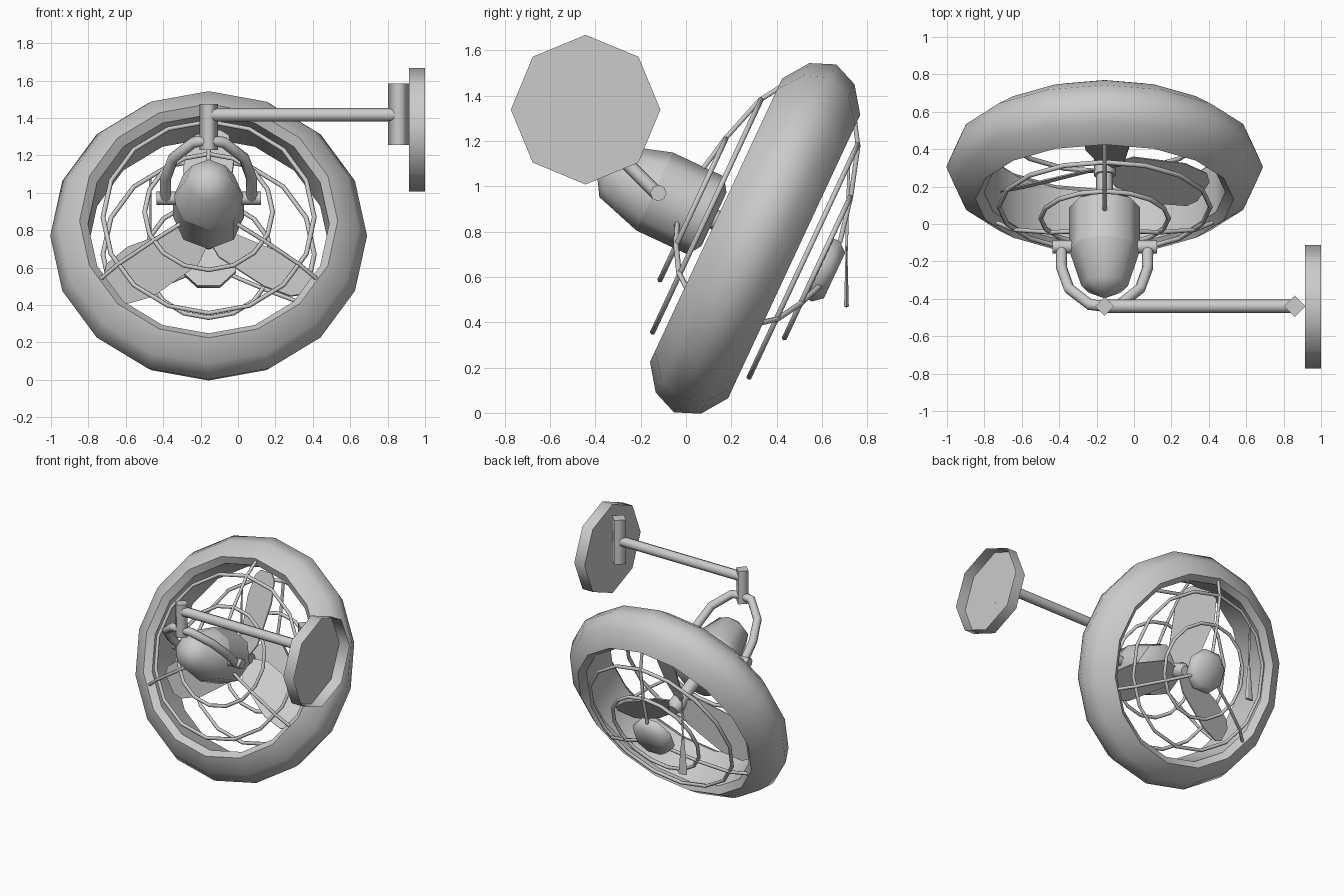
import bpy, bmesh, math
from mathutils import Matrix, Vector

cube = bpy.data.objects.get("Cube")
if cube:
    bpy.data.objects.remove(cube, do_unlink=True)

grey = bpy.data.materials.new("painted_grey")
grey.use_nodes = True
grey.diffuse_color = (0.6, 0.6, 0.6, 1)
grey.node_tree.nodes["Principled BSDF"].inputs["Base Color"].default_value = (0.6, 0.6, 0.6, 1)

# Fan frame: local z runs along the fan axis, local -y is the upper side
CX = -0.157
FAN = Matrix.Translation((CX, 0.305, 0.77)) @ Matrix.Rotation(math.radians(-115), 4, 'X')
WALL = Matrix.Translation((0, -0.443, 1.338)) @ Matrix.Rotation(math.radians(90), 4, 'Y')
SPOKES = [math.radians(a) for a in (-90, 30, 150)]


def add(name, mesh, matrix=None):
    ob = bpy.data.objects.new(name, mesh)
    bpy.context.scene.collection.objects.link(ob)
    if matrix:
        mesh.transform(matrix)
    mesh.materials.clear()
    mesh.materials.append(grey)
    return ob


def lathe(name, profile, sides, matrix, closed=False, angle=45, phase=0.0):
    """Turn (radius, height) points about local z."""
    bm = bmesh.new()
    rings = []
    for r, h in profile:
        rings.append([bm.verts.new((r * math.cos(phase + math.tau * i / sides),
                                    r * math.sin(phase + math.tau * i / sides), h))
                      for i in range(sides)])
    pairs = list(zip(rings, rings[1:]))
    if closed:
        pairs.append((rings[-1], rings[0]))
    for a, b in pairs:
        for i in range(sides):
            j = (i + 1) % sides
            bm.faces.new((a[i], a[j], b[j], b[i]))
    bmesh.ops.remove_doubles(bm, verts=bm.verts, dist=0.0001)
    bmesh.ops.recalc_face_normals(bm, faces=bm.faces)
    mesh = bpy.data.meshes.new(name)
    bm.to_mesh(mesh)
    bm.free()
    mesh.shade_smooth()
    mesh.set_sharp_from_angle(angle=math.radians(angle))
    return add(name, mesh, matrix)


def tube(name, points, radius, matrix=None, cyclic=False, res=1):
    """Round bar along a path, turned into a mesh."""
    cu = bpy.data.curves.new(name + "_path", 'CURVE')
    cu.dimensions = '3D'
    cu.bevel_depth = radius
    cu.bevel_resolution = res
    cu.use_fill_caps = True
    sp = cu.splines.new('POLY')
    sp.points.add(len(points) - 1)
    for p, co in zip(sp.points, points):
        p.co = (*co, 1)
    sp.use_cyclic_u = cyclic
    tmp = bpy.data.objects.new(name + "_path", cu)
    bpy.context.scene.collection.objects.link(tmp)
    dg = bpy.context.evaluated_depsgraph_get()
    mesh = bpy.data.meshes.new_from_object(tmp.evaluated_get(dg))
    bpy.data.objects.remove(tmp, do_unlink=True)
    mesh.name = name
    return add(name, mesh, matrix)


# Thick outer shroud
half = [(0.847, 0), (0.802, 0.11), (0.69, 0.19), (0.645, 0.15)]
profile = half + [(r, -h) for r, h in reversed(half[1:])]
lathe("shroud_ring", profile, 16, FAN, closed=True)

# Motor dome and body, drive shaft, blade hub and centre cap
lathe("motor_dome", [(0, -0.775), (0.125, -0.7), (0.19, -0.49)], 8, FAN, angle=60)
lathe("motor_body", [(0.19, -0.49), (0.19, -0.24), (0.13, -0.2), (0, -0.2)], 8, FAN, angle=50)
lathe("drive_shaft", [(0, -0.21), (0.045, -0.21), (0.045, -0.04), (0, -0.04)], 8, FAN, angle=50)
lathe("blade_hub", [(0, -0.05), (0.058, -0.05), (0.058, 0.05), (0.035, 0.08), (0, 0.08)],
      8, FAN, angle=50)
lathe("centre_cap", [(0, 0.31), (0.158, 0.315), (0.158, 0.345), (0.12, 0.387), (0, 0.387)],
      8, FAN, angle=60, phase=math.pi / 8)

# Wire guards on both sides
for side, s in (("rear", -1), ("front", 1)):
    for size, r, h in (("outer", 0.565, 0.235), ("inner", 0.342, 0.303)):
        pts = [(r * math.cos(math.tau * i / 16), r * math.sin(math.tau * i / 16), s * h)
               for i in range(16)]
        tube(f"{side}_{size}_guard_ring", pts, 0.013, FAN, cyclic=True)
    for n, a in enumerate(SPOKES):
        pts = [(r * math.cos(a), r * math.sin(a), s * h)
               for r, h in ((0.67, 0.17), (0.56, 0.24), (0.345, 0.305), (0.14, 0.347))]
        tube(f"{side}_guard_spoke_{n + 1}", pts, 0.012, FAN)

# Three pitched blades
outline = [(0.03, 0.04), (0.12, 0.11), (0.42, 0.15), (0.57, 0.12), (0.61, 0.07)]
for n, a in enumerate(SPOKES):
    bm = bmesh.new()
    loop = outline + [(r, -w) for r, w in reversed(outline)]
    face = bm.faces.new([bm.verts.new((r, w, -0.004)) for r, w in loop])
    ext = bmesh.ops.extrude_face_region(bm, geom=[face])
    bmesh.ops.translate(bm, vec=(0, 0, 0.008),
                        verts=[v for v in ext["geom"] if isinstance(v, bmesh.types.BMVert)])
    bmesh.ops.recalc_face_normals(bm, faces=bm.faces)
    mesh = bpy.data.meshes.new("blade")
    bm.to_mesh(mesh)
    bm.free()
    pitch = Matrix.Rotation(a, 4, 'Z') @ Matrix.Rotation(math.radians(-25), 4, 'X')
    add(f"fan_blade_{n + 1}", mesh, FAN @ pitch)

# Pivot bar and yoke holding the motor
tube("pivot_bar", [(CX - 0.28, -0.122, 0.97), (CX + 0.28, -0.122, 0.97)], 0.036, res=2)
bend = [(0.23, 0), (0.23, 0.35), (0.19, 0.7), (0.08, 0.97)]
path = bend + [(0, 1)] + [(-x, t) for x, t in reversed(bend)]
tube("yoke", [(CX + x, -0.125 - 0.315 * t, 0.965 + 0.315 * t) for x, t in path], 0.03, res=2)

# Stem, arm and wall mount
tube("yoke_stem", [(CX, -0.44, 1.23), (CX, -0.44, 1.475)], 0.05, res=0)
tube("wall_arm", [(CX, -0.44, 1.417), (0.86, -0.44, 1.417)], 0.036, res=2)
tube("wall_post", [(0.86, -0.44, 1.255), (0.86, -0.44, 1.585)], 0.057, res=0)
lathe("wall_canopy", [(0, 0.915), (0.33, 0.915), (0.33, 1.0)], 8, WALL, angle=50)

# Pull cord with a flat flared handle, hanging from the guard
cord = Vector((-0.47, 0.708, 0.465))
tube("pull_cord", [cord + Vector((0, 0.01, 0.62)), cord + Vector((0, 0, 0.25))], 0.007)
lathe("pull_handle", [(0, 0), (0.012, 0.005), (0.004, 0.27), (0, 0.27)], 6,
      Matrix.Translation(cord) @ Matrix.Diagonal((3, 1, 1, 1)))
